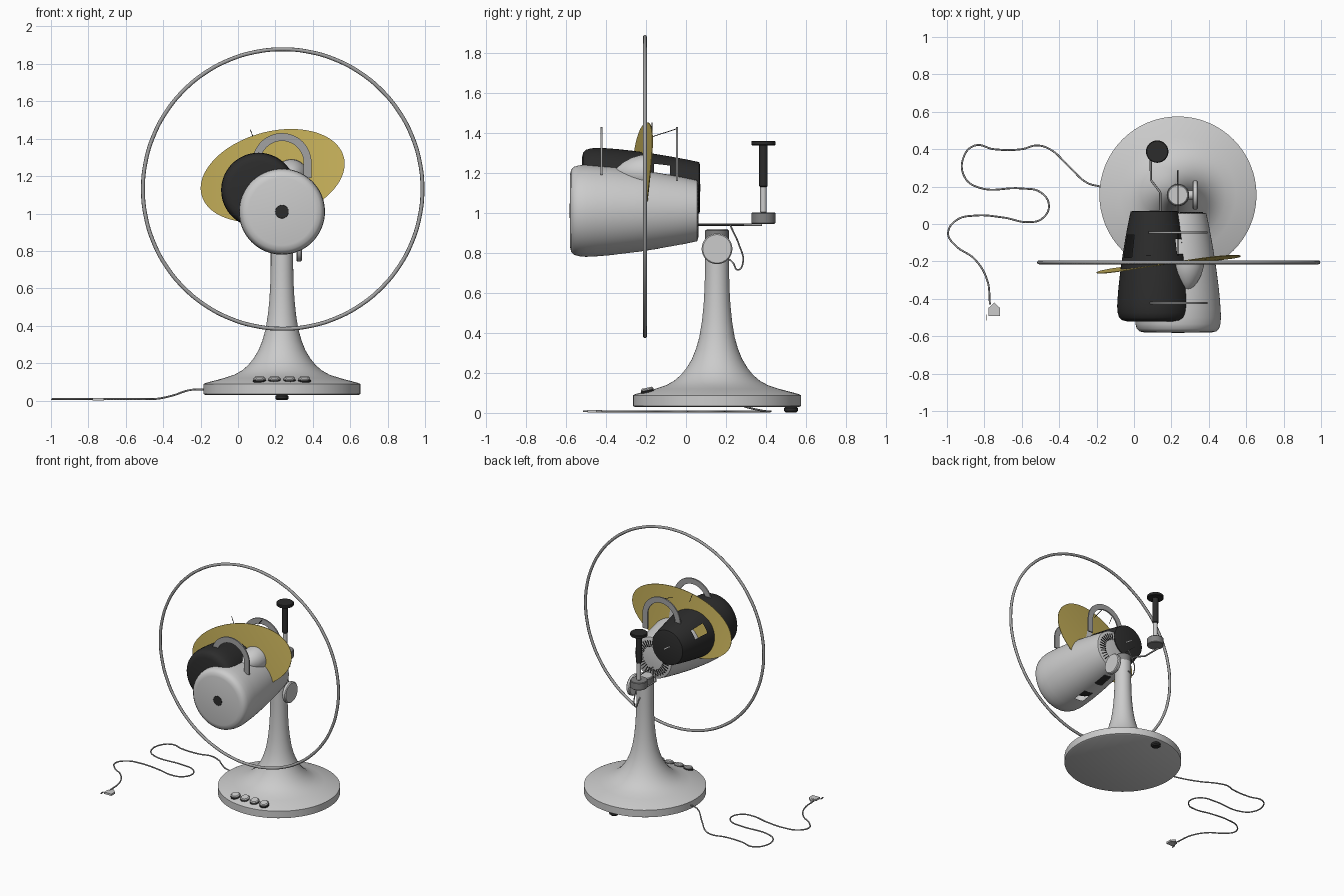
import bpy, bmesh, math
from mathutils import Matrix

old = bpy.data.objects.get("Cube")
if old:
    bpy.data.objects.remove(old)


def material(name, r, g, b):
    m = bpy.data.materials.new(name)
    m.use_nodes = True
    m.diffuse_color = (r, g, b, 1)
    m.node_tree.nodes["Principled BSDF"].inputs["Base Color"].default_value = (r, g, b, 1)
    return m


LIGHT = material("light grey", 0.6, 0.6, 0.6)
SILVER = material("silver grey", 0.36, 0.36, 0.36)
GREY = material("mid grey", 0.22, 0.22, 0.22)
DARK = material("charcoal", 0.025, 0.025, 0.025)
GOLD = material("brass yellow", 0.61, 0.47, 0.11)

CX, CY = 0.235, 0.155          # pedestal axis
ALONG_Y = Matrix.Rotation(-math.pi / 2, 4, 'X')
ALONG_X = Matrix.Rotation(math.pi / 2, 4, 'Y')


def finish(name, bm, mat, smooth=True):
    bmesh.ops.recalc_face_normals(bm, faces=bm.faces)
    me = bpy.data.meshes.new(name)
    bm.to_mesh(me)
    bm.free()
    ob = bpy.data.objects.new(name, me)
    bpy.context.collection.objects.link(ob)
    me.materials.append(mat)
    if smooth:
        bpy.ops.object.select_all(action='DESELECT')
        ob.select_set(True)
        bpy.context.view_layer.objects.active = ob
        bpy.ops.object.shade_smooth_by_angle(angle=math.radians(35))


def lathe(name, profile, loc, mat, rot=Matrix(), steps=64, cut=None):
    """Spin (radius, height) points around local z, ends closed; cut() picks faces to open."""
    bm = bmesh.new()
    points = [(0, profile[0][1])] + list(profile) + [(0, profile[-1][1])]
    verts = [bm.verts.new((r, 0, h)) for r, h in points]
    edges = [bm.edges.new(pair) for pair in zip(verts, verts[1:])]
    bmesh.ops.spin(bm, geom=verts + edges, cent=(0, 0, 0), axis=(0, 0, 1),
                   angle=math.tau, steps=steps)
    bmesh.ops.remove_doubles(bm, verts=bm.verts, dist=1e-5)
    bmesh.ops.recalc_face_normals(bm, faces=bm.faces)
    bmesh.ops.transform(bm, matrix=Matrix.Translation(loc) @ rot, verts=bm.verts)
    if cut:
        holes = [f for f in bm.faces if cut(f.calc_center_median())]
        bmesh.ops.delete(bm, geom=holes, context='FACES')
    finish(name, bm, mat)


def cylinder(name, r, h, loc, mat, rot=Matrix(), bevel=0.004):
    lathe(name, [(r - bevel, 0), (r, bevel), (r, h - bevel), (r - bevel, h)], loc, mat, rot, 32)


def box(name, size, mat, matrix):
    bm = bmesh.new()
    bmesh.ops.create_cube(bm, size=1, matrix=matrix @ Matrix.Diagonal((*size, 1)))
    finish(name, bm, mat, False)


def tube(name, points, radius, mat, cyclic=False, smooth=True):
    cu = bpy.data.curves.new(name, 'CURVE')
    cu.dimensions = '3D'
    cu.bevel_depth, cu.bevel_resolution = radius, 2
    cu.resolution_u, cu.use_fill_caps = 8, True
    sp = cu.splines.new('BEZIER')
    sp.bezier_points.add(len(points) - 1)
    for bp, p in zip(sp.bezier_points, points):
        bp.co = p
        bp.handle_left_type = bp.handle_right_type = 'AUTO' if smooth else 'VECTOR'
    sp.use_cyclic_u = cyclic
    cu.materials.append(mat)
    bpy.context.collection.objects.link(bpy.data.objects.new(name, cu))


# Pedestal: disc base flaring up into the column
lathe("pedestal", [(0.41, 0.03), (0.42, 0.035), (0.42, 0.088), (0.405, 0.095), (0.31, 0.12),
                   (0.255, 0.138), (0.215, 0.16), (0.18, 0.19), (0.152, 0.225), (0.125, 0.27),
                   (0.105, 0.32), (0.088, 0.38), (0.075, 0.46), (0.067, 0.54),
                   (0.062, 0.63), (0.06, 0.72), (0.06, 0.86)], (CX, CY, 0), LIGHT)
cylinder("rear_foot", 0.034, 0.03, (CX, 0.525, 0.002), DARK, bevel=0.008)
cylinder("pivot_block", 0.06, 0.06, (CX, CY, 0.855), GREY)
cylinder("pivot_cap", 0.055, 0.008, (CX, CY, 0.91), LIGHT)

# Tilt knob on the left side of the column
cylinder("knob_shaft", 0.025, 0.09, (CX, CY, 0.82), LIGHT, ALONG_X)
cylinder("tilt_knob", 0.077, 0.03, (0.312, CY, 0.82), LIGHT, ALONG_X, 0.006)

# Row of push buttons with dark collars
TILT = Matrix.Rotation(math.radians(12), 4, 'X')
for i in range(4):
    x = 0.115 + i * 0.08
    cylinder("button_collar", 0.034, 0.02, (x, -0.19, 0.093), DARK, TILT)
    cylinder("button", 0.031, 0.018, (x, -0.192, 0.108), LIGHT, TILT, 0.006)


# Two hollow housings along the front-back axis, with window openings in the wall
def housing(name, r_front, r_back, y0, y1, x, z, mat, windows):
    n = y1 - y0

    def wall(h):
        t = max(0, (h / n - 0.12) / 0.88)
        return r_front - (r_front - r_back) * t ** 1.5

    def opening(c):
        angle = math.degrees(math.atan2(c.z - z, c.x - x))
        off_axis = math.hypot(c.z - z, c.x - x) > r_back * 0.9
        return off_axis and any(a < angle < b and ya < c.y < yb for a, b, ya, yb in windows)

    heights = {n * k / 10 for k in range(2, 10)}
    heights |= {y - y0 for w in windows for y in w[2:]}
    prof = [(r_front - 0.05, 0), (r_front - 0.025, 0.006), (r_front - 0.01, 0.02),
            (r_front - 0.003, 0.045), (r_front, 0.08)]
    prof += [(wall(h), h) for h in sorted(heights)]
    prof += [(r_back, n - 0.004), (r_back - 0.012, n)]
    lathe(name, prof, (x, y0, z), mat, ALONG_Y, 72, opening)


housing("light_housing", 0.23, 0.152, -0.58, 0.06, CX, 1.01, LIGHT,
        [(-105, -85, -0.36, -0.25), (-105, -85, -0.14, -0.03)])
housing("dark_housing", 0.2, 0.128, -0.52, 0.07, 0.11, 1.125, DARK,
        [(25, 45, -0.16, -0.08), (135, 160, -0.18, -0.06)])
cylinder("front_hub_cap", 0.036, 0.006, (CX, -0.582, 1.01), DARK, ALONG_Y, 0.001)
box("rear_mark", (0.06, 0.004, 0.006), LIGHT,
    Matrix.Translation((0.11, 0.071, 1.125)) @ Matrix.Rotation(0.6, 4, 'Y'))

# Radial vent slits on the back of the light housing
for i in range(36):
    box("rear_vent", (0.05, 0.006, 0.007), DARK, Matrix.Translation((CX, 0.06, 1.01)) @
        Matrix.Rotation(i * math.tau / 36, 4, 'Y') @ Matrix.Translation((0.108, 0, 0)))

# Pointed spinner on the blade
lathe("spinner", [(0.09, 0), (0.088, -0.03), (0.076, -0.07), (0.055, -0.11),
                  (0.03, -0.14), (0.005, -0.16)], (0.285, -0.2, 1.2), LIGHT, ALONG_Y, 40)

# Oval blade: a grid rounded to a disc, slightly twisted, turned about the vertical axis
bm = bmesh.new()
bmesh.ops.create_grid(bm, x_segments=24, y_segments=24, size=1)
for v in bm.verts:
    a, b = v.co.x, v.co.y
    u = 0.396 * a * math.sqrt(1 - b * b / 2)
    w = 0.236 * b * math.sqrt(1 - a * a / 2)
    v.co = (u, 0.22 * u * w, w)
bmesh.ops.transform(bm, verts=bm.verts, matrix=Matrix.Translation((0.185, -0.215, 1.202)) @
                    Matrix.Rotation(0.115, 4, 'Z') @ Matrix.Rotation(math.radians(-15), 4, 'Y'))
ext = bmesh.ops.extrude_face_region(bm, geom=bm.faces[:])
bmesh.ops.translate(bm, vec=(0, 0.004, 0),
                    verts=[v for v in ext["geom"] if isinstance(v, bmesh.types.BMVert)])
finish("oval_blade", bm, GOLD)

# Large guard ring
RING = [(0.239 + 0.747 * math.cos(t * math.tau / 32), -0.205,
         1.131 + 0.747 * math.sin(t * math.tau / 32)) for t in range(32)]
tube("guard_ring", RING, 0.0105, SILVER, True)


# Flat arched handles
def handle(name, y, foot):
    bm = bmesh.new()
    arc = [(math.cos(t * math.pi / 24), math.sin(t * math.pi / 24)) for t in range(25)]
    rails = []
    for r in (0.158, 0.116):
        pts = [(r, foot)] + [(r * c, 1.272 + r * s) for c, s in arc] + [(-r, foot)]
        rails.append([bm.verts.new((CX + px, y - 0.005, pz)) for px, pz in pts])
    outer, inner = rails
    for i in range(len(outer) - 1):
        bm.faces.new((outer[i], outer[i + 1], inner[i + 1], inner[i]))
    ext = bmesh.ops.extrude_face_region(bm, geom=bm.faces[:])
    moved = [v for v in ext["geom"] if isinstance(v, bmesh.types.BMVert)]
    bmesh.ops.translate(bm, verts=moved, vec=(0, 0.01, 0))
    finish(name, bm, SILVER)


handle("front_handle", -0.422, 1.19)
handle("rear_handle", -0.045, 1.16)
tube("handle_wire", [(CX, -0.17, 1.38), (CX, -0.045, 1.42)], 0.002, DARK, smooth=False)
tube("blade_wire", [(0.065, -0.17, 1.45), (0.09, -0.17, 1.385)], 0.002, DARK, smooth=False)

# Cranked rear arm carrying an upright post
tube("rear_arm", [(0.14, 0.05, 0.94), (0.14, 0.17, 0.94), (0.09, 0.235, 0.94),
                  (0.09, 0.38, 0.94)], 0.006, SILVER, smooth=False)
tube("arm_stay", [(CX, 0.04, 0.94), (CX, 0.29, 0.94)], 0.003, GREY, smooth=False)
PX, PY = 0.124, 0.387
cylinder("post_base", 0.06, 0.056, (PX, PY, 0.945), GREY)
cylinder("post_rod", 0.016, 0.14, (PX, PY, 1.0), LIGHT)
cylinder("post_sleeve", 0.021, 0.21, (PX, PY, 1.13), DARK)
cylinder("post_cap", 0.06, 0.023, (PX, PY, 1.337), DARK)
tube("loose_wire", [(CX, 0.22, 0.94), (CX, 0.265, 0.84), (CX, 0.285, 0.755),
                    (CX, 0.26, 0.715), (CX, 0.235, 0.75), (CX, 0.2, 0.78)], 0.004, SILVER)

# Power cord winding over the floor, with its plug
PATH = [(-.18, .2), (-.25, .22), (-.35, .31), (-.45, .4), (-.52, .42), (-.6, .4), (-.75, .4),
        (-.85, .42), (-.91, .36), (-.905, .25), (-.83, .195), (-.6, .19), (-.5, .17),
        (-.455, .1), (-.49, .03), (-.56, .01), (-.7, .035), (-.85, .045), (-.95, .02),
        (-.994, -.05), (-.96, -.11), (-.85, -.19), (-.785, -.3), (-.77, -.43)]


def cord_height(x):
    t = min(max((-0.22 - x) / 0.22, 0), 1)
    return 0.06 - 0.052 * t * t * (3 - 2 * t)


tube("power_cord", [(x, y, cord_height(x)) for x, y in PATH], 0.005, SILVER)
box("plug", (0.06, 0.046, 0.014), LIGHT, Matrix.Translation((-0.747, -0.47, 0.008)))
lathe("plug_nose", [(0.03, -0.006), (0.03, 0.006)], (-0.747, -0.45, 0.008), LIGHT, steps=4)
box("plug_prong", (0.005, 0.03, 0.008), GREY, Matrix.Translation((-0.79, -0.5, 0.008)))
